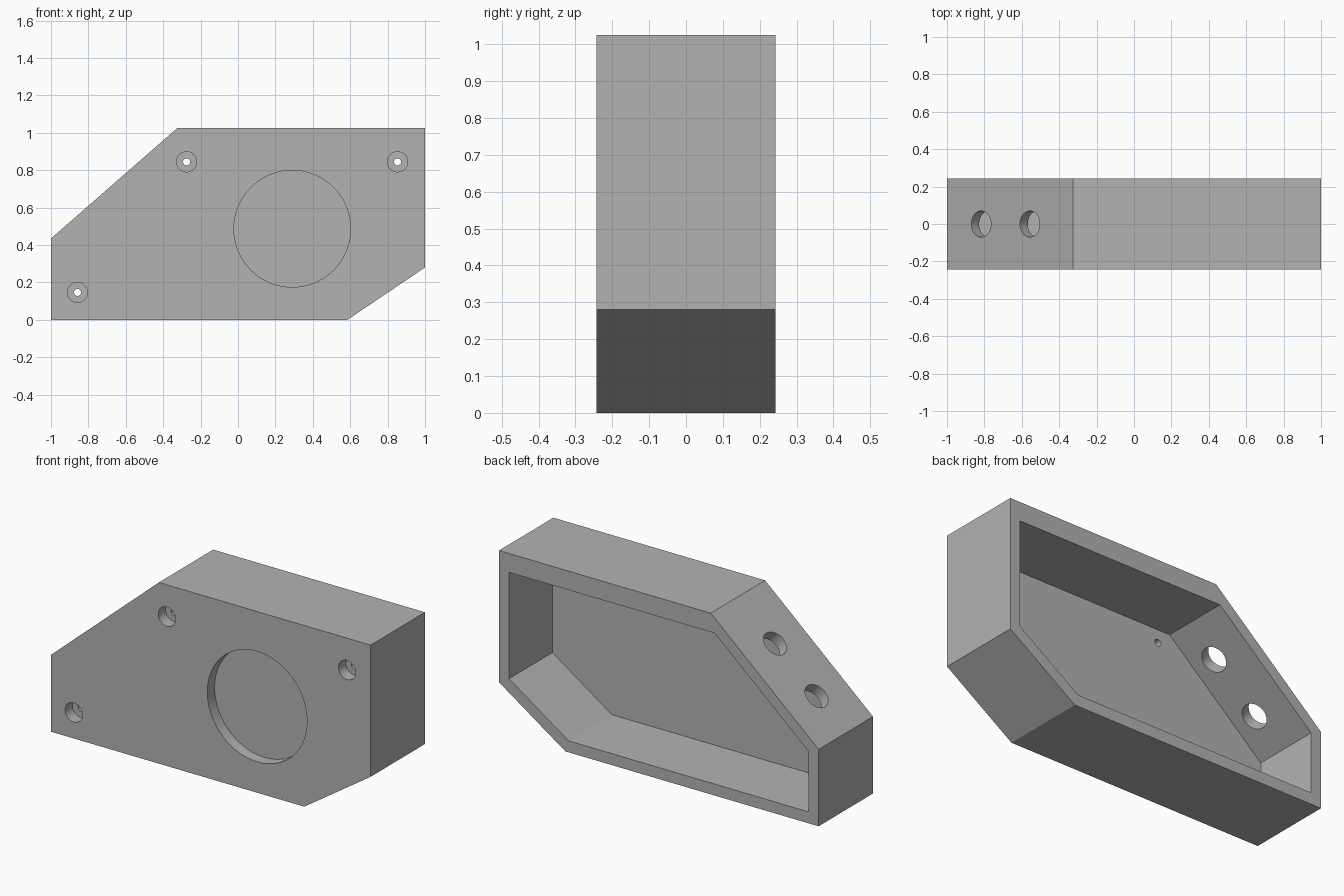
import bpy
import bmesh
import math
from mathutils import Vector

if "Cube" in bpy.data.objects:
    bpy.data.objects.remove(bpy.data.objects["Cube"])

HALF_DEPTH = 0.243
FRONT = -HALF_DEPTH
PLATE = 0.099        # thickness of the front plate
RECESS = 0.065       # depth of the round recess and screw counterbores

# One plain grey for the whole casting
grey = bpy.data.materials.new("plain_grey")
grey.use_nodes = True
colour = (0.45, 0.45, 0.45, 1)
grey.diffuse_color = colour
grey.node_tree.nodes["Principled BSDF"].inputs["Base Color"].default_value = colour


def prism(name, profile, y0, y1):
    """Extrude an x-z profile along y."""
    bm = bmesh.new()
    face = bm.faces.new([bm.verts.new((x, y0, z)) for x, z in profile])
    ext = bmesh.ops.extrude_face_region(bm, geom=[face])
    moved = [v for v in ext["geom"] if isinstance(v, bmesh.types.BMVert)]
    bmesh.ops.translate(bm, verts=moved, vec=(0, y1 - y0, 0))
    bmesh.ops.recalc_face_normals(bm, faces=bm.faces)
    mesh = bpy.data.meshes.new(name)
    bm.to_mesh(mesh)
    bm.free()
    mesh.materials.append(grey)
    obj = bpy.data.objects.new(name, mesh)
    bpy.context.collection.objects.link(obj)
    return obj


def cylinder(name, centre, axis, radius, length, sides=48):
    """Cylinder centred on a point, running along an axis."""
    bm = bmesh.new()
    bmesh.ops.create_cone(bm, cap_ends=True, segments=sides, radius1=radius,
                          radius2=radius, depth=length)
    mesh = bpy.data.meshes.new(name)
    bm.to_mesh(mesh)
    bm.free()
    mesh.materials.append(grey)
    obj = bpy.data.objects.new(name, mesh)
    obj.location = centre
    obj.rotation_euler = Vector(axis).to_track_quat("Z", "Y").to_euler()
    bpy.context.collection.objects.link(obj)
    return obj


# Outer shell and rear cavity
outline = [(-1, 0), (0.585, 0), (1, 0.28), (1, 1.025), (-0.325, 1.025), (-1, 0.435)]
inside = [(-0.937, 0.065), (0.565, 0.065), (0.937, 0.317), (0.937, 0.918),
          (-0.35, 0.918), (-0.937, 0.406)]
housing = prism("housing", outline, FRONT, HALF_DEPTH)
cutters = [prism("cavity_cutter", inside, FRONT + PLATE, HALF_DEPTH + 0.1)]

# Large round recess in the front plate
cutters.append(cylinder("recess_cutter", (0.29, FRONT, 0.487), (0, 1, 0),
                        0.312, 2 * RECESS, 96))

# Counterbored screw holes
for x, z in [(-0.275, 0.845), (0.853, 0.845), (-0.858, 0.147)]:
    cutters.append(cylinder("counterbore_cutter", (x, FRONT, z), (0, 1, 0),
                            0.054, 2 * RECESS))
    cutters.append(cylinder("screw_hole_cutter", (x, FRONT, z), (0, 1, 0),
                            0.019, 2 * PLATE + 0.1, 32))

# Two holes through the sloping wall
low, high = Vector((-1, 0, 0.435)), Vector((-0.325, 0, 1.025))
slope = high - low
normal = Vector((-slope.z, 0, slope.x))
for x in (-0.817, -0.557):
    centre = low + slope * ((x - low.x) / slope.x)
    cutters.append(cylinder("slope_hole_cutter", centre, normal, 0.07, 0.2))

# Cut everything, then drop the cutters
bpy.context.view_layer.objects.active = housing
for cutter in cutters:
    mod = housing.modifiers.new("cut", "BOOLEAN")
    mod.operation = "DIFFERENCE"
    mod.solver = "EXACT"
    mod.object = cutter
    bpy.ops.object.modifier_apply(modifier=mod.name)
for cutter in cutters:
    bpy.data.objects.remove(cutter)

# Smooth hole walls, crisp edges
for obj in bpy.context.selected_objects:
    obj.select_set(False)
housing.select_set(True)
bpy.ops.object.shade_smooth_by_angle(angle=math.radians(30))
